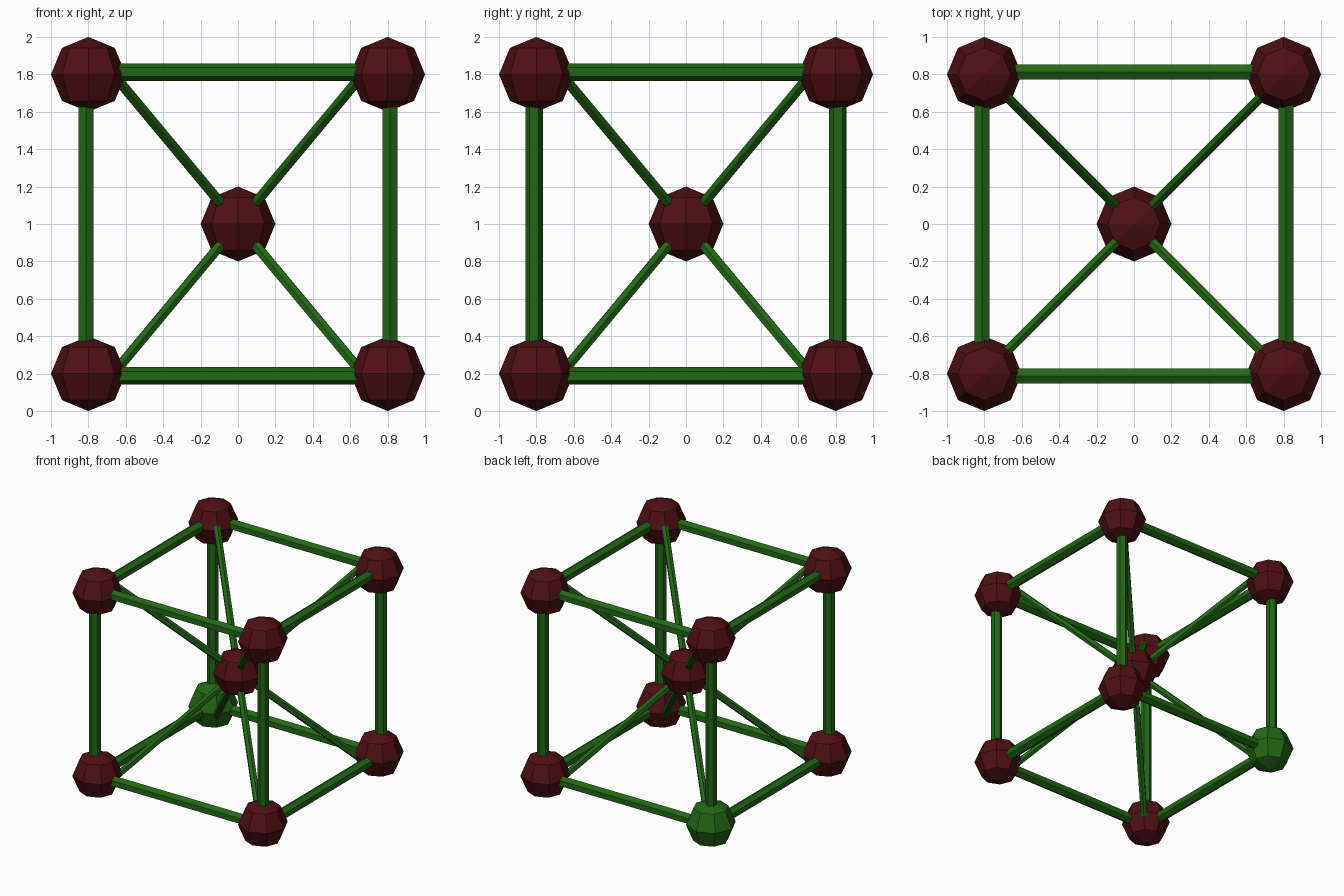
import bpy
from itertools import product
from mathutils import Vector

if "Cube" in bpy.data.objects:
    bpy.data.objects.remove(bpy.data.objects["Cube"])

CENTRE = Vector((0, 0, 1))


def material(name, rgb):
    m = bpy.data.materials.new(name)
    m.diffuse_color = (*rgb, 1)
    m.use_nodes = True
    m.node_tree.nodes["Principled BSDF"].inputs["Base Color"].default_value = m.diffuse_color
    return m


RED = material("dark_red", (0.08, 0.005, 0.007))
GREEN = material("green", (0.016, 0.14, 0.007))


def ball(name, offset, mat):
    bpy.ops.mesh.primitive_uv_sphere_add(segments=8, ring_count=4, radius=0.2,
                                         location=CENTRE + Vector(offset))
    o = bpy.context.object
    o.name = name
    o.data.materials.append(mat)


def rod(name, a, b, radius):
    a, b = Vector(a), Vector(b)
    d = b - a
    bpy.ops.mesh.primitive_cylinder_add(vertices=6, radius=radius, depth=d.length,
                                        location=CENTRE + (a + b) / 2)
    o = bpy.context.object
    o.name = name
    o.rotation_euler = d.to_track_quat('Z', 'Y').to_euler()
    o.data.materials.append(GREEN)


# Centre ball
ball("centre_ball", (0, 0, 0), RED)

# Corner balls (one green) and the diagonal rods joining them to the centre
for s in product((-1, 1), repeat=3):
    ball("corner_ball", Vector(s) * 0.8, GREEN if s == (-1, 1, -1) else RED)
    tip = Vector((s[0], s[1], s[2] * 1.2))
    rod("diagonal_rod", tip * 0.05, tip * 0.71, 0.03)

# Twelve cube edge rods, set slightly outward of the ball centres
for axis in range(3):
    for u, v in product((-0.812, 0.812), repeat=2):
        a, b = [u, v], [u, v]
        a.insert(axis, -0.75)
        b.insert(axis, 0.75)
        rod("edge_rod", a, b, 0.047)
